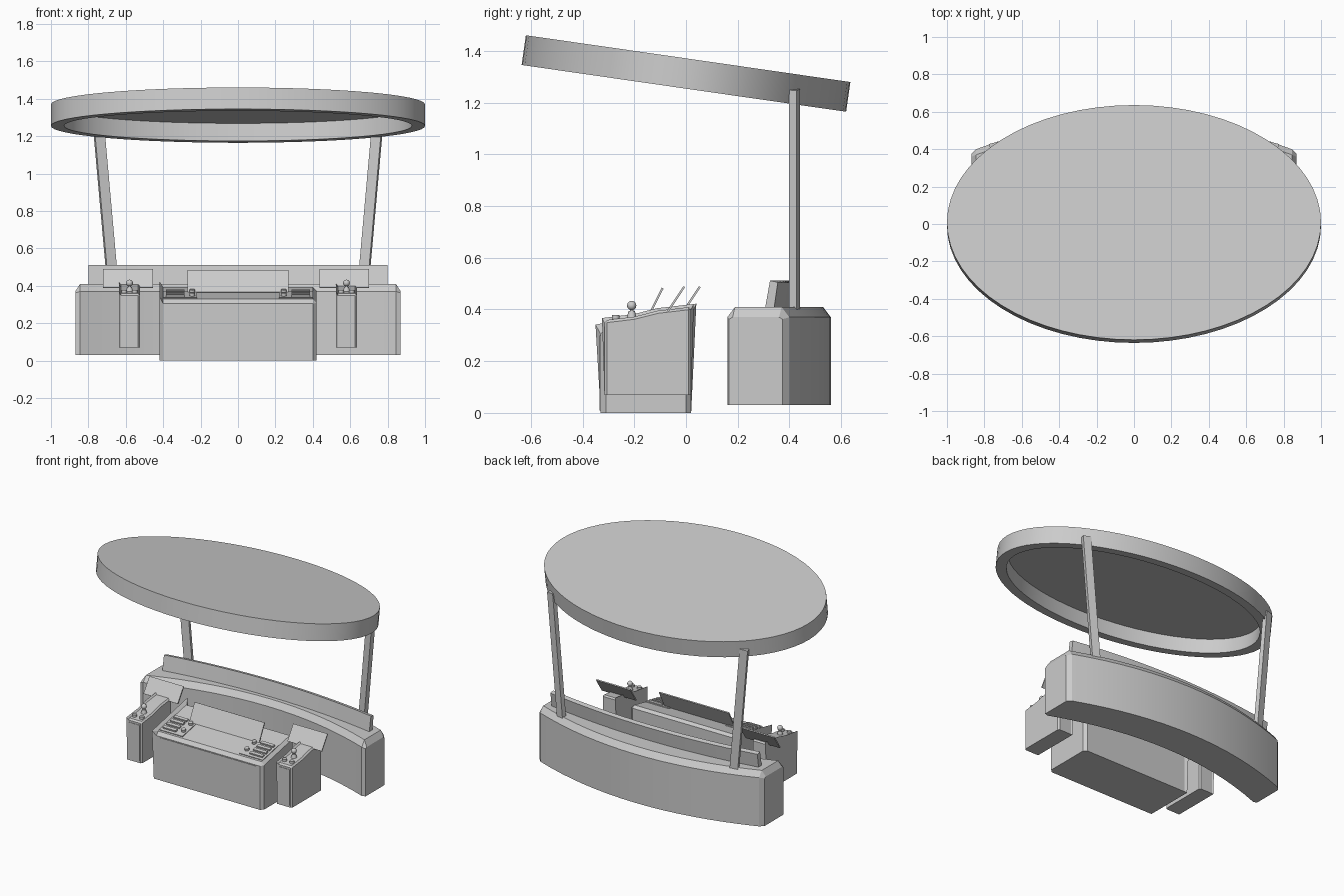
import bpy, bmesh, math
from mathutils import Matrix, Vector

if "Cube" in bpy.data.objects:
    bpy.data.objects.remove(bpy.data.objects["Cube"])


def finish(name, bm, angle=25):
    bmesh.ops.recalc_face_normals(bm, faces=bm.faces)
    me = bpy.data.meshes.new(name)
    bm.to_mesh(me)
    bm.free()
    me.shade_smooth()
    me.set_sharp_from_angle(angle=math.radians(angle))
    ob = bpy.data.objects.new(name, me)
    bpy.context.collection.objects.link(ob)
    return ob


def loft(name, rings):
    bm = bmesh.new()
    vr = [[bm.verts.new(p) for p in r] for r in rings]
    n = len(rings[0])
    for a, b in zip(vr, vr[1:]):
        for i in range(n):
            j = (i + 1) % n
            bm.faces.new((a[i], a[j], b[j], b[i]))
    bm.faces.new(vr[0])
    bm.faces.new(vr[-1])
    return finish(name, bm)


def prism(name, profile, x0, x1, bevel):
    # side profile (y, z) pushed along x, all but the bottom edges chamfered
    bm = bmesh.new()
    a = [bm.verts.new((x0, y, z)) for y, z in profile]
    b = [bm.verts.new((x1, y, z)) for y, z in profile]
    n = len(a)
    for i in range(n):
        j = (i + 1) % n
        bm.faces.new((a[i], a[j], b[j], b[i]))
    bm.faces.new(a)
    bm.faces.new(b)
    bm.normal_update()
    low = min(z for _, z in profile) + 1e-4
    edges = [e for e in bm.edges if e.calc_face_angle(0) > 0.7
             or e.calc_face_angle(0) < -0.7]
    edges = [e for e in edges if max(v.co.z for v in e.verts) > low]
    bmesh.ops.bevel(bm, geom=edges, offset=bevel, segments=1, affect='EDGES')
    return finish(name, bm, 15)


def box(name, loc, size, rot=Matrix()):
    bm = bmesh.new()
    bmesh.ops.create_cube(bm, size=1, matrix=Matrix.Translation(loc) @ rot @ Matrix.Diagonal((*size, 1)))
    return finish(name, bm)


def cyl(name, loc, r, h, rot=Matrix(), r2=None):
    bm = bmesh.new()
    bmesh.ops.create_cone(bm, cap_ends=True, segments=16, radius1=r, radius2=r if r2 is None else r2,
                          depth=h, matrix=Matrix.Translation(loc) @ rot)
    return finish(name, bm, 40)


# tilted oval canopy, hollow underneath
tilt = Matrix.Translation((0, 0, 1.3125)) @ Matrix.Rotation(math.radians(-8.2), 4, 'X')
N = 64
rings = []
for rx, ry, z in ((1, .634, .058), (1, .634, -.058), (.93, .566, -.058), (.93, .566, .037)):
    rings.append([tilt @ Vector((rx * math.cos(2 * math.pi * i / N), ry * math.sin(2 * math.pi * i / N), z))
                  for i in range(N)])
loft("canopy", rings)

# curved rear counter with chamfered top and ends
D = .24
full = [(0, .03), (0, .37), (.03, .41), (D - .03, .41), (D, .37), (D, .03)]
end = [(.017, .03), (.017, .362), (.03, .37), (D - .03, .37), (D - .017, .362), (D - .017, .03)]
rings = []
xs = [-.87] + [-.845 + 1.69 * i / 16 for i in range(17)] + [.87]
for x in xs:
    y0 = .15 + .17 * (1 - (x / .87) ** 2)
    rings.append([(x, y0 + y, z) for y, z in (end if abs(x) > .86 else full)])
loft("rear_counter", rings)

# leaning curved backsplash on the counter
sec = [(0, .40), (.02, .512), (.05, .505), (.035, .40)]
rings = []
for i in range(17):
    x = -.8 + 1.6 * i / 16
    y0 = .305 + .07 * (1 - (x / .8) ** 2)
    rings.append([(x, y0 + y, z) for y, z in sec])
loft("backsplash", rings)

# centre console with sloped top
prism("console", [(-.33, 0), (-.33, .325), (.02, .398), (.02, 0)], -.42, .42, .02)
box("console_front_panel", (0, -.33, .155), (.75, .008, .29))
slope = math.atan2(.073, .35)
R = Matrix.Rotation(slope, 4, 'X')


def top_z(y):
    return .325 + (y + .33) * .073 / .35


def screen(name, x, w, y0, z0, y1, z1):
    # thin plate from lower edge to upper edge
    ang = math.atan2(z1 - z0, y1 - y0)
    box(name, (x, (y0 + y1) / 2, (z0 + z1) / 2), (w, math.hypot(y1 - y0, z1 - z0), .008),
        Matrix.Rotation(ang, 4, 'X'))


screen("centre_screen", 0, .54, -.15, .365, -.09, .483)
screen("left_screen", -.588, .265, -.012, .39, .053, .488)
screen("right_screen", .567, .265, -.072, .39, -.007, .488)

pod = [(-.315, .07), (-.315, .358), (-.2, .372), (-.11, .395), (.02, .41), (.02, .07)]
for s, side in ((-1, "left"), (1, "right")):
    # canopy post, leaning outward
    a, b = Vector((s * .668, .42, .39)), Vector((s * .745, .42, 1.25))
    lean = Matrix.Rotation(math.atan2(b.x - a.x, b.z - a.z), 4, 'Y')
    box(side + "_post", (a + b) / 2, (.055, .03, (b - a).length),
        lean @ Matrix.Rotation(-s * math.radians(15), 4, 'Z'))

    # console control sliders and knobs
    box(side + "_control_plate", (s * .31, -.21, top_z(-.21)), (.18, .18, .01), R)
    for i in range(4):
        y = -.27 + i * .04
        box(f"{side}_slider_{i}", (s * .335, y, top_z(y) + .008), (.1, .022, .016), R)
    for i in range(2):
        y = -.25 + i * .08
        cyl(f"{side}_knob_{i}", (s * .245, y, top_z(y) + .01), .015, .024, R)

    # side pod with joystick and buttons
    prism(side + "_pod", pod, s * .58 - .056, s * .58 + .056, .01)
    box(side + "_pod_front_panel", (s * .58, -.315, .21), (.085, .006, .25))
    for i in (-1, 1):
        cyl(f"{side}_button_{i + 1}", (s * .58 + i * .028, -.272, .368), .015, .02)
    cyl(side + "_joystick_base", (s * .58, -.21, .38), .02, .03, r2=.012)
    cyl(side + "_joystick_stick", (s * .58, -.21, .395), .007, .04)
    bm = bmesh.new()
    bmesh.ops.create_uvsphere(bm, u_segments=16, v_segments=10, radius=.018,
                              matrix=Matrix.Translation((s * .58, -.21, .415)))
    finish(side + "_joystick_ball", bm, 60)
